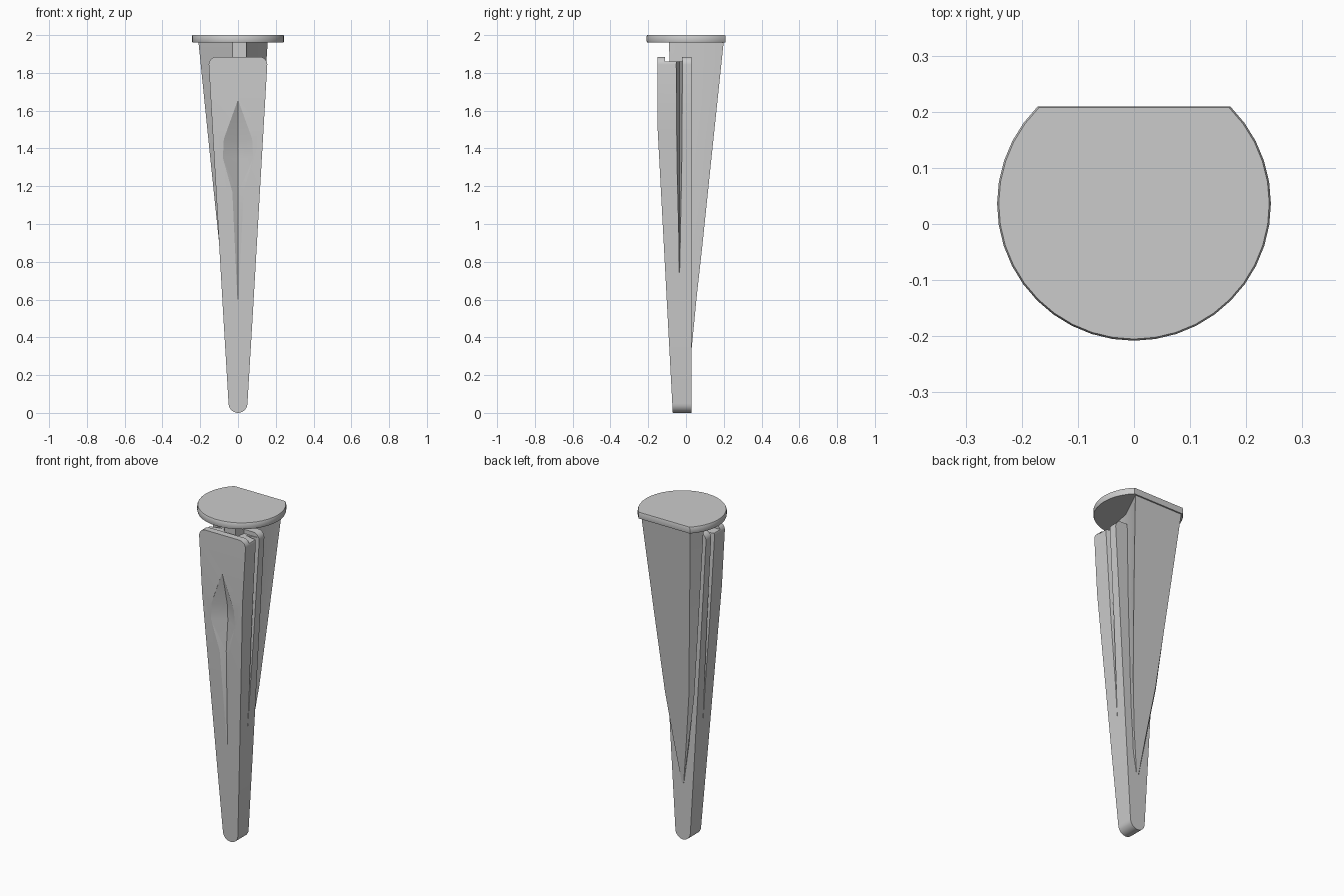
import bpy, bmesh, math

if "Cube" in bpy.data.objects:
    bpy.data.objects.remove(bpy.data.objects["Cube"])


def loft(name, rings):
    """Skin a stack of equal-length point rings and cap both ends."""
    bm = bmesh.new()
    rows = [[bm.verts.new(p) for p in r] for r in rings]
    n = len(rows[0])
    for a, b in zip(rows, rows[1:]):
        for i in range(n):
            j = (i + 1) % n
            bm.faces.new((a[i], a[j], b[j], b[i]))
    bm.faces.new(rows[0][::-1])
    bm.faces.new(rows[-1])
    bmesh.ops.remove_doubles(bm, verts=bm.verts, dist=1e-5)
    bmesh.ops.dissolve_degenerate(bm, dist=1e-5, edges=bm.edges)
    bmesh.ops.recalc_face_normals(bm, faces=bm.faces)
    me = bpy.data.meshes.new(name)
    bm.to_mesh(me)
    bm.free()
    ob = bpy.data.objects.new(name, me)
    bpy.context.collection.objects.link(ob)
    return ob


def rect(x0, x1, y0, y1, z):
    return [(x0, y0, z), (x1, y0, z), (x1, y1, z), (x0, y1, z)]


def activate(ob):
    bpy.ops.object.select_all(action='DESELECT')
    ob.select_set(True)
    bpy.context.view_layer.objects.active = ob


def cut(ob, cutter):
    m = ob.modifiers.new("cut", 'BOOLEAN')
    m.operation, m.object, m.solver = 'DIFFERENCE', cutter, 'EXACT'
    activate(ob)
    bpy.ops.object.modifier_apply(modifier=m.name)
    bpy.data.objects.remove(cutter)


def smooth(ob, deg=30):
    activate(ob)
    bpy.ops.object.shade_smooth_by_angle(angle=math.radians(deg))


# Front blade: tapered, round toe, rounded shoulders
def front_y(z):
    return -0.07 - 0.08 * min(z / 1.5, 1)


rows = []
for k in range(7):
    a = math.pi / 2 * k / 6
    rows.append((0.05 - 0.05 * math.cos(a), max(0.05 * math.sin(a), 0.004)))
rows += [(0.5, 0.077), (1.0, 0.106), (1.5, 0.135)]
for k in range(6):
    a = math.pi / 2 * k / 5
    rows.append((1.845 + 0.04 * math.sin(a), 0.115 + 0.04 * math.cos(a)))
blade = loft("spike_blade", [rect(-w, w, front_y(z), 0.03, z) for z, w in rows])

# Channel across the top of the blade
cut(blade, loft("top_channel", [rect(-0.3, 0.3, -0.11, -0.02, z) for z in (1.86, 2.0)]))

# Tapered slots along both sides
for s in (-1, 1):
    def slot(z, outer, inner, h):
        return [(s * outer, -0.035 - h, z), (s * inner, -0.035, z), (s * outer, -0.035 + h, z)]
    cut(blade, loft("side_slot", [slot(0.7, 0.12, 0.086, 0.004),
                                  slot(1.3, 0.2, 0.07, 0.03),
                                  slot(1.95, 0.22, 0.08, 0.03)]))

# Faceted hollow in the front face
def hollow(z, w, d):
    y = front_y(z)
    return [(-w, y - 0.02, z), (-w, y, z), (0, y + d, z), (w, y, z), (w, y - 0.02, z)]


cut(blade, loft("front_hollow", [hollow(0.6, 0.003, 0.002), hollow(1.17, 0.03, 0.02),
                                 hollow(1.35, 0.08, 0.045), hollow(1.45, 0.075, 0.045),
                                 hollow(1.65, 0.003, 0.002)]))
smooth(blade)

# Back fin: flares from a point up to the head, narrowing toward the front
def fin(z, xl, xr, yb, k):
    side_y = 0.03 + (yb - 0.03) * 0.6
    return [(xl * 0.8, yb, z), (xl, side_y, z), (-0.03 * k, -0.09 * k, z),
            (0.045 * k, -0.09 * k, z), (0.06 * k, 0.0, z), (xr, yb, z)]


back_fin = loft("back_fin", [fin(0.33, -0.005, 0.005, 0.029, 0.2),
                             fin(0.6, -0.05, 0.045, 0.055, 0.4),
                             fin(0.9, -0.1, 0.08, 0.088, 0.6),
                             fin(1.4, -0.152, 0.118, 0.14, 0.85),
                             fin(1.97, -0.21, 0.158, 0.2, 1.0)])
smooth(back_fin, 40)

# Head: thin disc with a straight back edge
a0 = 0.79
n = 30
arc = [math.pi - a0 + (math.pi + 2 * a0) * i / n for i in range(n + 1)]
def disc(z, r):
    return [(r * math.cos(a), 0.036 + r * math.sin(a), z) for a in arc]


head = loft("head_plate", [disc(1.962, 0.242), disc(1.968, 0.244),
                           disc(1.994, 0.244), disc(2.0, 0.241)])
smooth(head)
